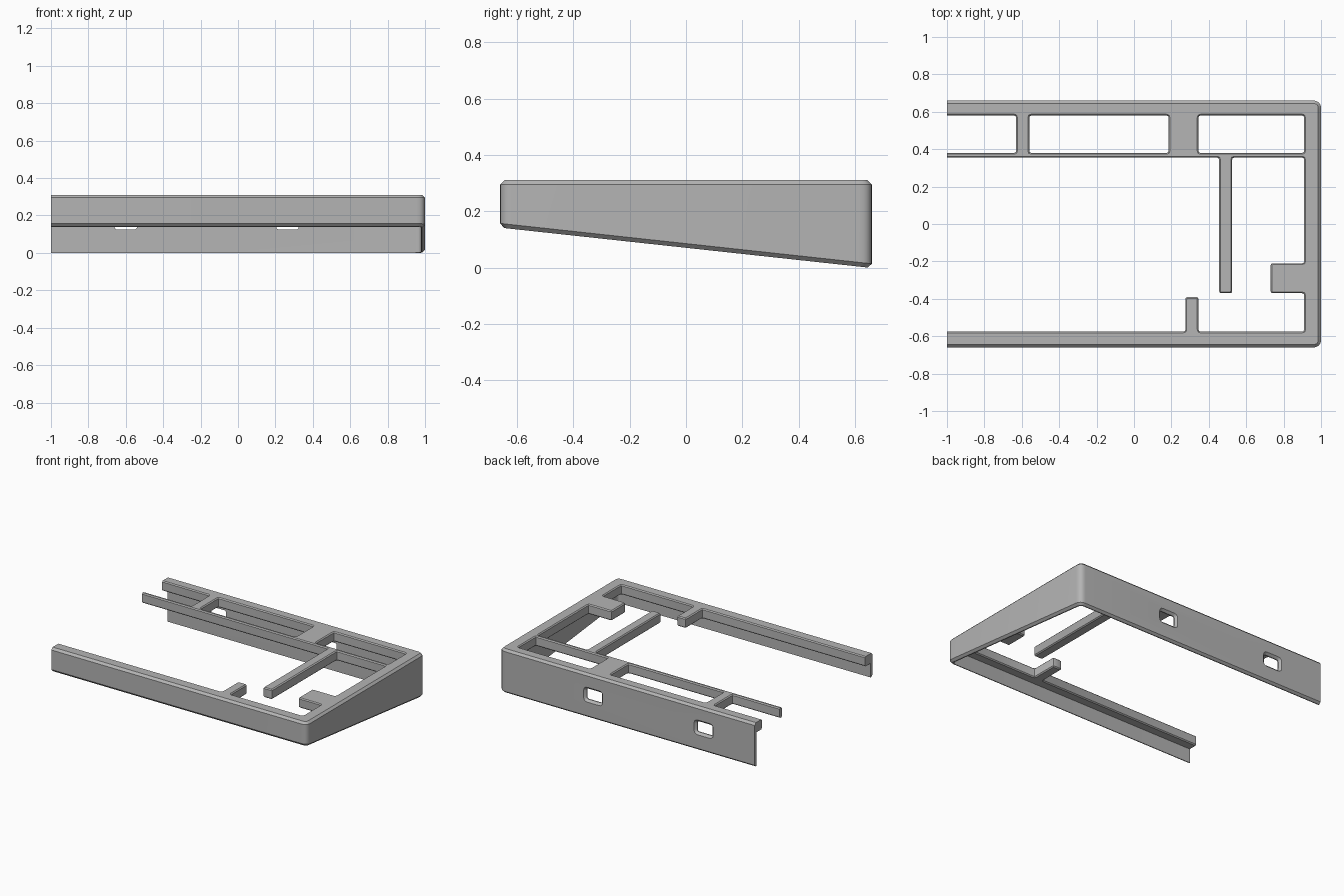
import bpy, bmesh, math
from mathutils import Vector

cube = bpy.data.objects.get("Cube")
if cube:
    bpy.data.objects.remove(cube, do_unlink=True)

HALF_Y = 0.66      # half depth
TOP = 0.31         # top surface height
PLATE_Z = 0.24     # underside of the top plate
WALL = 0.022
BEVEL = 0.015
FAR = -1.2         # beyond the open end

grey = bpy.data.materials.new("plain_grey")
grey.use_nodes = True
tone = (0.46, 0.46, 0.46, 1)
grey.diffuse_color = tone
grey.node_tree.nodes["Principled BSDF"].inputs["Base Color"].default_value = tone


def rounded(points, radius, steps):
    """Round every corner of a polygon with a short curve."""
    result = []
    for i, p in enumerate(points):
        p = Vector(p)
        a = p + (Vector(points[i - 1]) - p).normalized() * radius
        b = p + (Vector(points[(i + 1) % len(points)]) - p).normalized() * radius
        for s in range(steps + 1):
            t = s / steps
            result.append(a * (1 - t) ** 2 + p * 2 * t * (1 - t) + b * t * t)
    return result


def grow(points, amount):
    """Offset a counter-clockwise polygon outwards with mitred corners."""
    result = []
    for i, p in enumerate(points):
        d1 = (p - points[i - 1]).normalized()
        d2 = (points[(i + 1) % len(points)] - p).normalized()
        n1, n2 = Vector((d1.y, -d1.x)), Vector((d2.y, -d2.x))
        result.append(p + (n1 + n2) * amount / (1 + n1.dot(n2)))
    return result


def loft(name, points, layers, place):
    """Join rings of the outline; layers are (offset, level) pairs."""
    bm = bmesh.new()
    rings = []
    for offset, level in layers:
        rings.append([bm.verts.new(place(p, level)) for p in grow(points, offset)])
    for low, high in zip(rings, rings[1:]):
        for i in range(len(low)):
            bm.faces.new((low[i - 1], low[i], high[i], high[i - 1]))
    bm.faces.new(rings[0][::-1])
    bm.faces.new(rings[-1])
    bmesh.ops.recalc_face_normals(bm, faces=bm.faces)
    mesh = bpy.data.meshes.new(name)
    bm.to_mesh(mesh)
    bm.free()
    mesh.materials.append(grey)
    obj = bpy.data.objects.new(name, mesh)
    bpy.context.collection.objects.link(obj)
    return obj


def upright(p, z):
    return (p.x, p.y, z)


def through_wall(p, y):
    return (p.x, y, p.y)


def body_place(p, level):
    # levels below 0.1 ride on the sloping base plane
    z = level
    if level < 0.1:
        z += 0.14 * (HALF_Y - BEVEL - p.y) / (2 * (HALF_Y - BEVEL))
    return (max(p.x, -1), p.y, z)


def rect(x0, x1, y0, y1):
    return [(x0, y0), (x1, y0), (x1, y1), (x0, y1)]


def carve(target, cutter):
    cutter.hide_render = True
    mod = target.modifiers.new("cut", 'BOOLEAN')
    mod.operation = 'DIFFERENCE'
    mod.solver = 'EXACT'
    mod.object = cutter
    bpy.context.view_layer.objects.active = target
    bpy.ops.object.modifier_apply(modifier=mod.name)
    bpy.data.objects.remove(cutter, do_unlink=True)


# Wedge body, open at its right end
outline = rounded(rect(FAR, 1, -HALF_Y, HALF_Y), 0.045, 6)
frame = loft("case_frame", outline,
             [(-BEVEL, 0), (0, BEVEL), (0, TOP - BEVEL), (-BEVEL, TOP)], body_place)

# Hollow under the top plate
inner = rounded(rect(FAR, 1 - WALL, -HALF_Y + WALL, HALF_Y - WALL), 0.03, 4)
carve(frame, loft("cavity", inner, [(0, -0.2), (0, PLATE_Z)], upright))

# Openings in the plate; what remains forms the ribs and tabs
main_opening = [
    (FAR, -0.575), (0.275, -0.575), (0.275, -0.39), (0.345, -0.39), (0.345, -0.575),
    (0.91, -0.575), (0.91, -0.37), (0.73, -0.37), (0.73, -0.21), (0.91, -0.21),
    (0.91, 0.355), (0.525, 0.355), (0.525, -0.37), (0.455, -0.37), (0.455, 0.355),
    (FAR, 0.355)]
openings = [main_opening] + [rect(a, b, 0.38, 0.58) for a, b in
                             ((FAR, -0.63), (-0.56, 0.185), (0.345, 0.91))]
for shape in openings:
    carve(frame, loft("opening", rounded(shape, 0.012, 2),
                      [(0.007, PLATE_Z - 0.01), (0.007, PLATE_Z), (0, PLATE_Z + 0.007),
                       (0, TOP - 0.007), (0.01, TOP + 0.003)], upright))

# Flared ports in the back wall
for x in (-0.6, 0.265):
    port = rounded(rect(x - 0.06, x + 0.06, 0.125, 0.2), 0.015, 3)
    carve(frame, loft("port", port, [(0, 0.6), (0, 0.645), (0.02, 0.665)], through_wall))

# Smooth the rounded corners, keep edges crisp
bpy.ops.object.select_all(action='DESELECT')
frame.select_set(True)
bpy.context.view_layer.objects.active = frame
bpy.ops.object.shade_smooth_by_angle(angle=math.radians(25))
